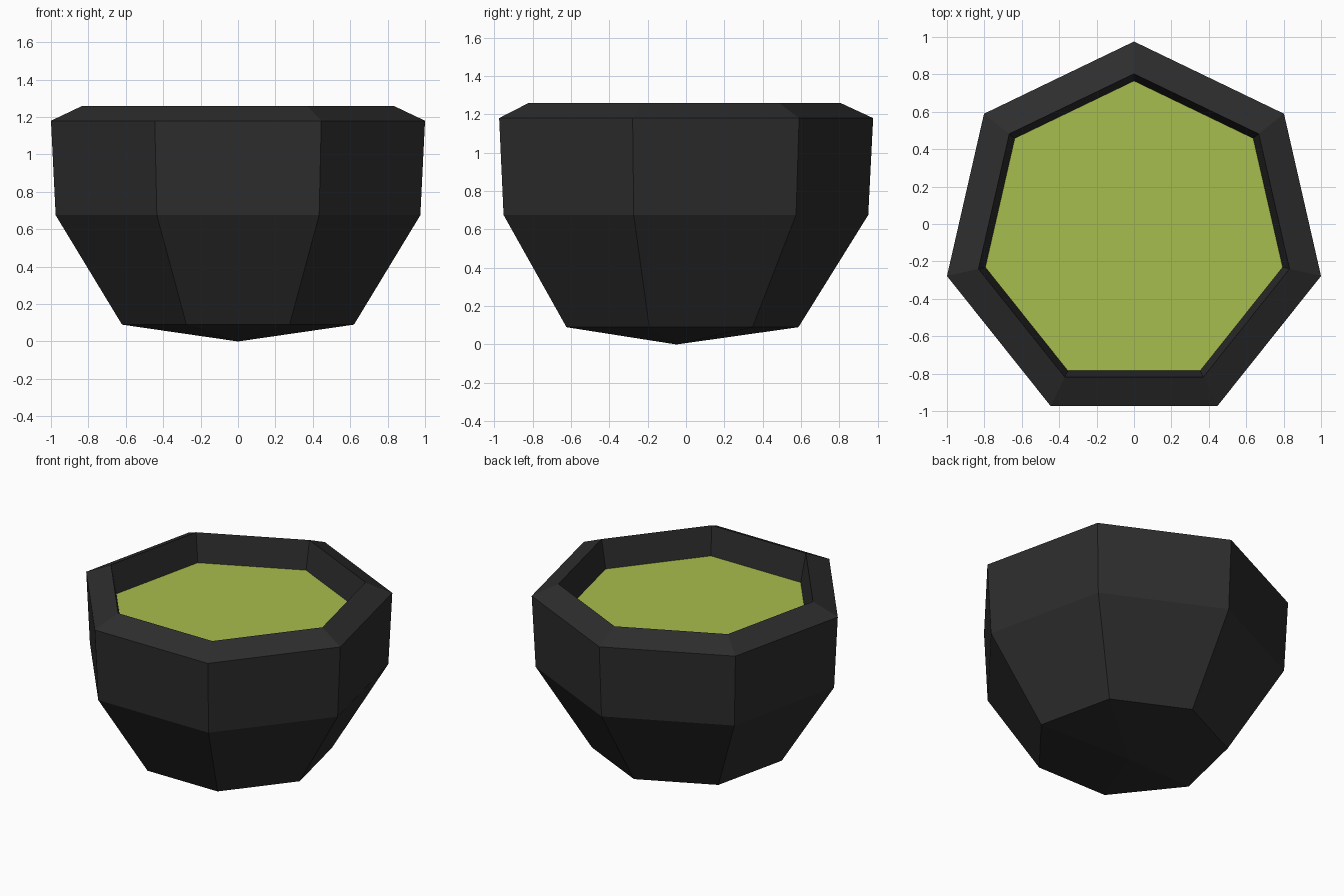
import bpy, bmesh, math

if "Cube" in bpy.data.objects:
    bpy.data.objects.remove(bpy.data.objects["Cube"])

SIDES = 7
CY = -0.05  # heptagon centre, so the bounds are centred on y = 0


def material(name, color):
    m = bpy.data.materials.new(name)
    m.diffuse_color = (*color, 1)
    m.use_nodes = True
    m.node_tree.nodes["Principled BSDF"].inputs["Base Color"].default_value = m.diffuse_color
    return m


def ring(bm, r, z):
    pts = [math.pi / 2 + i * math.tau / SIDES for i in range(SIDES)]
    return [bm.verts.new((r * math.cos(a), CY + r * math.sin(a), z)) for a in pts]


def finish(bm, name, mat):
    me = bpy.data.meshes.new(name)
    bm.to_mesh(me)
    bm.free()
    me.materials.append(mat)
    ob = bpy.data.objects.new(name, me)
    bpy.context.collection.objects.link(ob)
    return ob


# Pot: pointed base, flared sides, sloped rim and inner wall
profile = [(0.636, 0.09), (1.0, 0.675), (1.0257, 1.18), (0.853, 1.26), (0.815, 1.06)]
bm = bmesh.new()
tip = bm.verts.new((0, CY, 0))
rings = [ring(bm, r, z) for r, z in profile]
for i in range(SIDES):
    j = (i + 1) % SIDES
    bm.faces.new((tip, rings[0][j], rings[0][i]))
    for lo, hi in zip(rings, rings[1:]):
        bm.faces.new((lo[i], lo[j], hi[j], hi[i]))
finish(bm, "pot", material("charcoal", (0.026, 0.026, 0.026)))

# Filling: flat green surface inside the rim
bm = bmesh.new()
bm.faces.new(ring(bm, 0.815, 1.06))
finish(bm, "filling", material("olive green", (0.39, 0.51, 0.075)))
